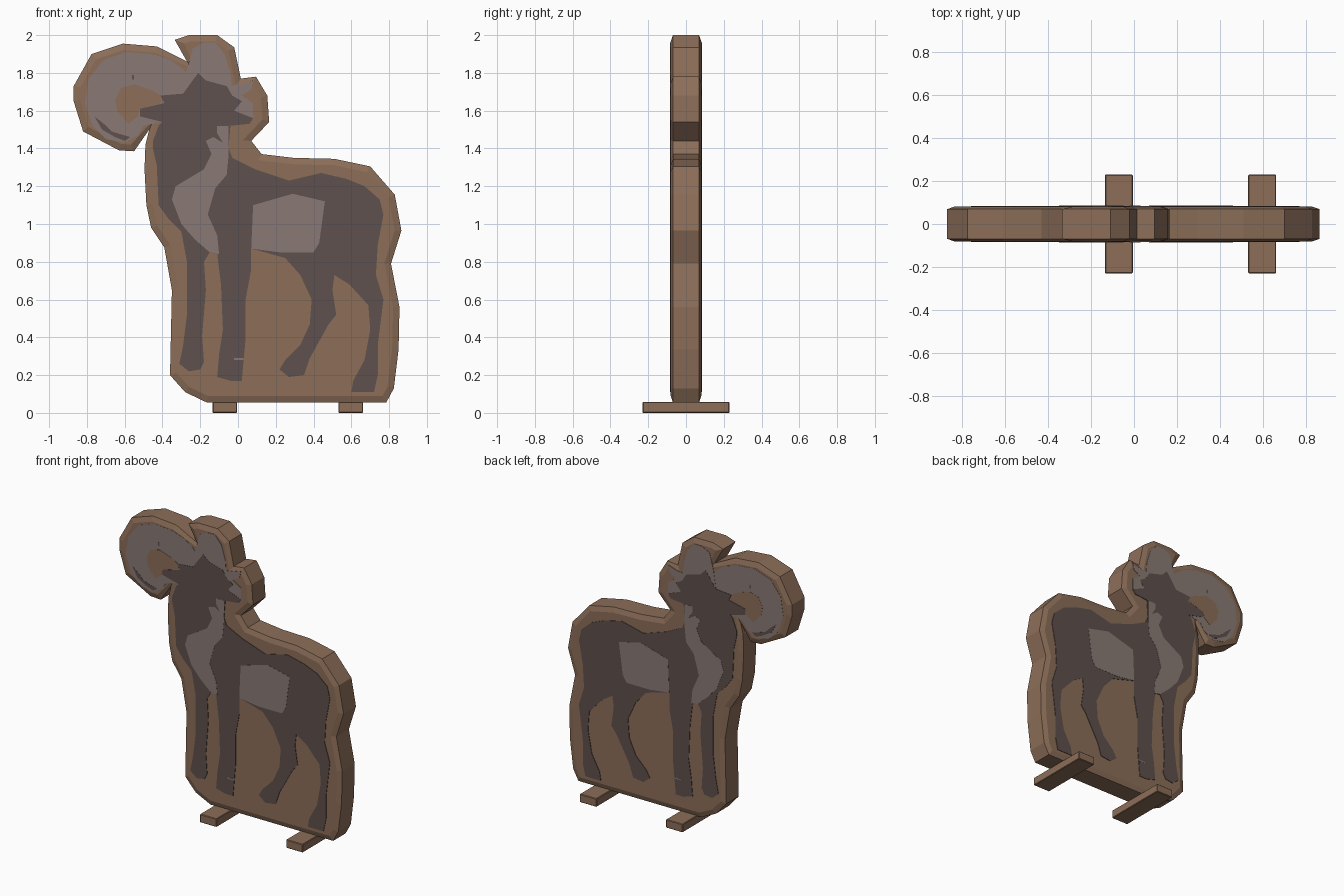
import bpy, bmesh
from mathutils import Vector

if "Cube" in bpy.data.objects:
    bpy.data.objects.remove(bpy.data.objects["Cube"])

FACE = 0.081      # half thickness of the board at its flat faces
RIM = 0.069       # half thickness where the chamfer starts


def material(name, rgb):
    m = bpy.data.materials.new(name)
    m.diffuse_color = (*rgb, 1)
    m.use_nodes = True
    m.node_tree.nodes["Principled BSDF"].inputs["Base Color"].default_value = m.diffuse_color
    return m


WOOD = material("warm brown wood", (0.262, 0.155, 0.098))
DARK = material("dark brown paint", (0.112, 0.082, 0.074))
PALE = material("pale grey brown paint", (0.252, 0.193, 0.176))


def loft(bm, rings):
    """Join equal outlines, given as (points, y), and cap both ends."""
    loops = [[bm.verts.new((x, y, z)) for x, z in pts] for pts, y in rings]
    for a, b in zip(loops, loops[1:]):
        for i in range(len(a)):
            j = (i + 1) % len(a)
            bm.faces.new((a[i], a[j], b[j], b[i]))
    bm.faces.new(loops[0])
    bm.faces.new(loops[-1][::-1])


def finish(bm, name, mat):
    bmesh.ops.recalc_face_normals(bm, faces=bm.faces[:])
    me = bpy.data.meshes.new(name)
    bm.to_mesh(me)
    bm.free()
    me.materials.append(mat)
    ob = bpy.data.objects.new(name, me)
    bpy.context.collection.objects.link(ob)
    return ob


def units(pts):
    return [(x / 100, z / 100) for x, z in pts]


def inset(pts, d):
    """Move a clockwise outline inwards with limited mitres."""
    out = []
    n = len(pts)
    for i in range(n):
        p, q, r = (Vector(pts[k % n]) for k in (i - 1, i, i + 1))
        a, b = (q - p).normalized(), (r - q).normalized()
        na, nb = Vector((a.y, -a.x)), Vector((b.y, -b.x))
        m = (na + nb).normalized()
        out.append(tuple(q + m * d / max(m.dot(na), 0.55)))
    return out


def paint(name, pts, mat, layer):
    """Thin plate with the same outline on the front and the back."""
    bm = bmesh.new()
    for side in (-1, 1):
        loft(bm, [(units(pts), side * (FACE - 0.001)),
                  (units(pts), side * (FACE + 0.0012 * layer))])
    return finish(bm, name, mat)


# Chamfered board, clockwise outline in hundredths
outline = units([
    (-87, 173), (-77.5, 190), (-61, 195.5), (-43, 194), (-27, 186),
    (-33.5, 197.5), (-26, 200), (-11, 200), (-2, 193.5), (1.5, 177),
    (9.5, 178), (15.5, 168), (16.5, 154), (7, 144), (12.5, 137), (29.5, 135),
    (51, 134.5), (70, 130.5), (83, 115.5), (86.5, 96.5), (81, 79), (85.5, 56),
    (85, 33.5), (82.5, 13), (78.5, 5.5), (-16.5, 5.5), (-28, 11), (-36, 20),
    (-35, 65), (-39, 87.5), (-46, 98), (-48.5, 110), (-49.5, 129), (-49, 142),
    (-47, 150), (-55, 138.5), (-63, 139), (-82, 149), (-87, 165)])
inner = inset(outline, 0.034)
bm = bmesh.new()
loft(bm, [(inner, -FACE), (outline, -RIM), (outline, RIM), (inner, FACE)])
finish(bm, "board", WOOD)

# Cross feet
for name, x in (("left_foot", -0.07), ("right_foot", 0.597)):
    bm = bmesh.new()
    bmesh.ops.create_cube(bm, size=1)
    for v in bm.verts:
        v.co = (x + v.co.x * 0.13, v.co.y * 0.46, 0.029 + v.co.z * 0.058)
    bmesh.ops.bevel(bm, geom=bm.edges[:], offset=0.004, segments=1, affect='EDGES')
    finish(bm, name, WOOD)

# Horn, crown and ear
paint("curled_horn", [
    (-29, 182), (-36, 187), (-46, 190), (-59, 191), (-71, 187), (-79, 177),
    (-81, 164), (-77, 152), (-70, 145), (-60, 143), (-53, 147), (-50, 152),
    (-41, 154), (-29, 168), (-24, 176)], PALE, 1)
paint("horn_centre", [
    (-65, 166), (-62, 172), (-55, 174), (-46, 171), (-39, 167), (-41, 164),
    (-52, 161), (-53, 157), (-58, 153), (-64, 160)], WOOD, 2)
paint("horn_streak", [
    (-76, 157), (-71, 153), (-67, 149), (-57, 146), (-60, 144), (-65, 146),
    (-72, 150)], DARK, 2)
paint("horn_dot", [(-56, 179), (-55, 179), (-55, 176.5), (-56, 176.5)], DARK, 2)
paint("crown", [
    (-29, 169), (-27, 182), (-24, 193), (-18, 196), (-12, 196), (-7, 190),
    (-4, 180), (-3, 168)], PALE, 2)
paint("far_horn", [
    (-5, 173), (2, 174), (8, 176), (7, 171), (2, 168), (8, 164), (8, 155),
    (-3, 156)], PALE, 2)

# Dark head and torso
paint("head", [
    (-52, 161), (-39, 164), (-41, 168), (-29, 169), (-24, 176), (-21, 180),
    (-17, 176), (-6, 173), (-3, 168), (2, 165), (-2, 160), (8, 156), (6, 153),
    (-4, 152), (-5, 140), (-45, 140), (-45, 144), (-42, 152), (-40, 154),
    (-52, 157)], DARK, 3)
paint("torso", [
    (-45, 140), (-5, 140), (-3, 135), (9, 129), (27, 123), (44, 127),
    (57, 124), (67, 120), (75, 113), (77, 105), (74, 89), (73, 73), (51, 73),
    (25, 82), (7, 87), (-11, 84), (-15, 85), (-30, 96), (-37, 103),
    (-42, 110), (-43, 131)], DARK, 3)

# Legs
legs = {
    "front_leg_left": [
        (-30, 96), (-27, 80), (-27, 52), (-29, 36), (-31, 26), (-26, 22),
        (-20, 23), (-18, 27), (-19, 41), (-17, 65), (-18, 80), (-15, 85)],
    "front_leg_right": [
        (-11, 84), (-9, 68), (-8, 44), (-10, 31), (-11, 19), (-4, 17),
        (2, 17), (4, 39), (4, 60), (7, 76), (7, 87)],
    "hind_leg_left": [
        (25, 82), (33, 73), (39, 60), (38, 47), (33, 36), (25, 28), (22, 23),
        (27, 19), (35, 20), (38, 29), (48, 47), (52, 52), (50, 65), (51, 73)],
    "hind_leg_right": [
        (51, 73), (59, 68), (69, 57), (70, 44), (67, 28), (61, 17), (60, 11),
        (72, 11), (74, 20), (74, 36), (77, 60), (73, 73)]}
for name, pts in legs.items():
    paint(name, pts, DARK, 3)

# Pale coat patches
paint("chest_patch", [
    (-5, 136), (-6, 126), (-12, 119), (-16, 105), (-11, 94), (-10, 84),
    (-15, 85), (-23, 92), (-30, 100), (-35, 113), (-33, 120), (-18, 129),
    (-14, 137), (-17, 144), (-13, 146), (-8, 143), (-11, 148), (-11, 152),
    (-5, 152)], PALE, 4)
paint("belly_patch", [
    (8, 110), (29, 116), (46, 112), (43, 90), (40, 85), (22, 85), (7, 87)],
    PALE, 4)
paint("leg_fleck", [(-2, 29), (3, 29), (3, 28), (-2, 28)], PALE, 4)
